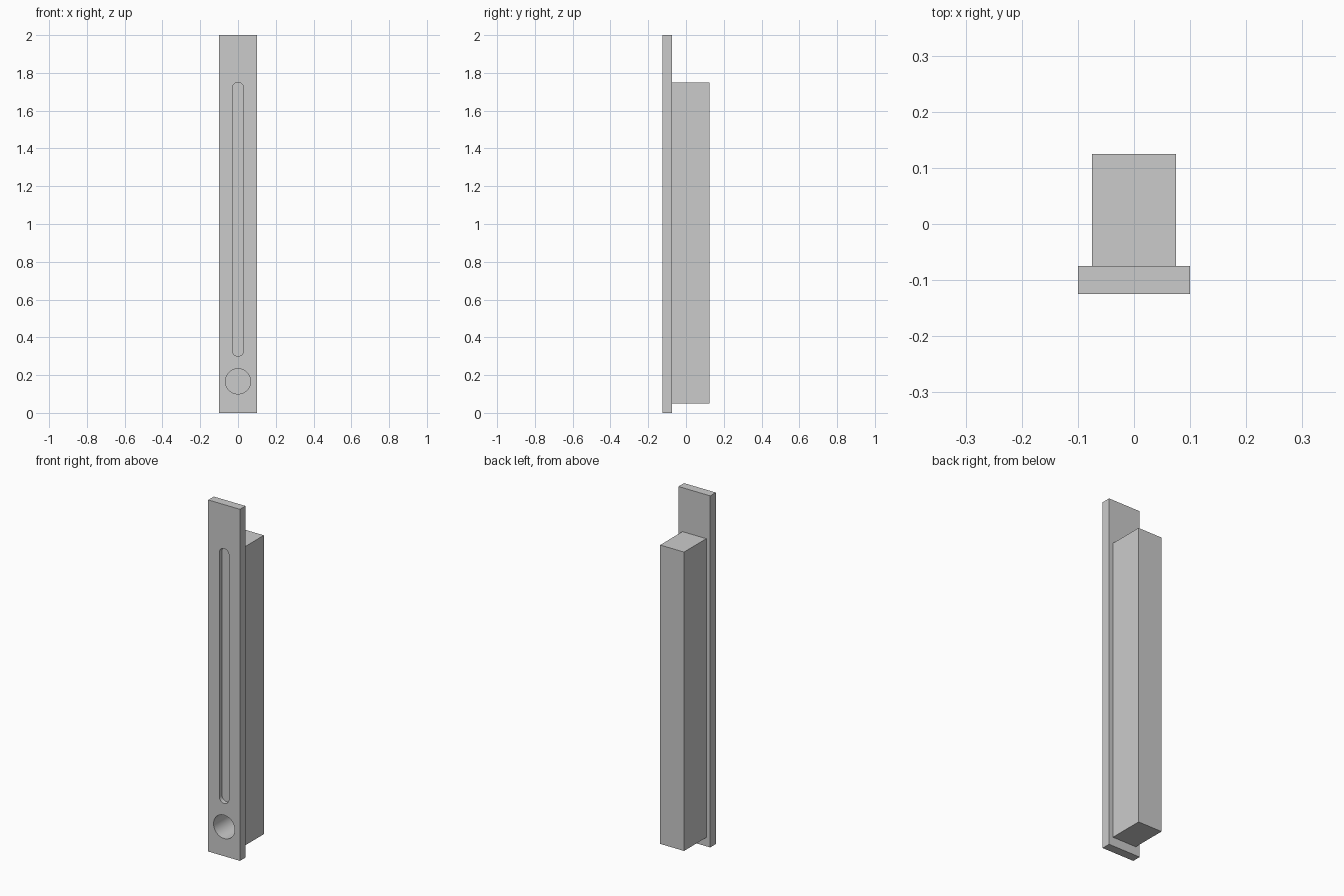
import bpy, bmesh, math

if "Cube" in bpy.data.objects:
    bpy.data.objects.remove(bpy.data.objects["Cube"])


def mesh_object(name, bm):
    bmesh.ops.recalc_face_normals(bm, faces=bm.faces)
    me = bpy.data.meshes.new(name)
    bm.to_mesh(me)
    bm.free()
    ob = bpy.data.objects.new(name, me)
    bpy.context.collection.objects.link(ob)
    return ob


def prism(name, outline, y0, y1):
    """Extrude an x-z outline from y0 to y1."""
    bm = bmesh.new()
    face = bm.faces.new([bm.verts.new((x, y0, z)) for x, z in outline])
    ext = bmesh.ops.extrude_face_region(bm, geom=[face])["geom"]
    verts = [v for v in ext if isinstance(v, bmesh.types.BMVert)]
    bmesh.ops.translate(bm, verts=verts, vec=(0, y1 - y0, 0))
    return mesh_object(name, bm)


def rect(w, z0, z1):
    return [(-w, z0), (w, z0), (w, z1), (-w, z1)]


def stadium(r, z0, z1, n=16):
    """Slot outline with rounded ends; a circle when z1 - z0 = 2r."""
    pts = []
    for zc, start in ((z1 - r, 0), (z0 + r, math.pi)):
        for i in range(n + 1):
            a = start + math.pi * i / n
            p = (r * math.cos(a), zc + r * math.sin(a))
            if all(math.dist(p, q) > 1e-5 for q in pts):
                pts.append(p)
    return pts


def cut(target, cutter):
    mod = target.modifiers.new("cut", 'BOOLEAN')
    mod.operation = 'DIFFERENCE'
    mod.solver = 'EXACT'
    mod.object = cutter
    bpy.context.view_layer.objects.active = target
    bpy.ops.object.modifier_apply(modifier=mod.name)
    bpy.data.objects.remove(cutter)


# Front plate and rear housing
plate = prism("front_plate", rect(0.1, 0, 2), -0.125, -0.075)
housing = prism("rear_housing", rect(0.075, 0.05, 1.75), -0.075, 0.125)

# Shallow fader slot in the plate
cut(plate, prism("slot_cutter", stadium(0.03, 0.3, 1.75), -0.2, -0.1))

# Round socket through the plate, continuing into the housing
R, ZC = 0.0667, 0.167
cut(plate, prism("plate_hole_cutter", stadium(R, ZC - R, ZC + R, 24), -0.2, 0))
cut(housing, prism("socket_cutter", stadium(R, ZC - R, ZC + R, 24), -0.2, 0.075))

# Smooth only the curved walls
for ob in (plate, housing):
    bpy.ops.object.select_all(action='DESELECT')
    ob.select_set(True)
    bpy.context.view_layer.objects.active = ob
    bpy.ops.object.shade_smooth_by_angle(angle=math.radians(30))
